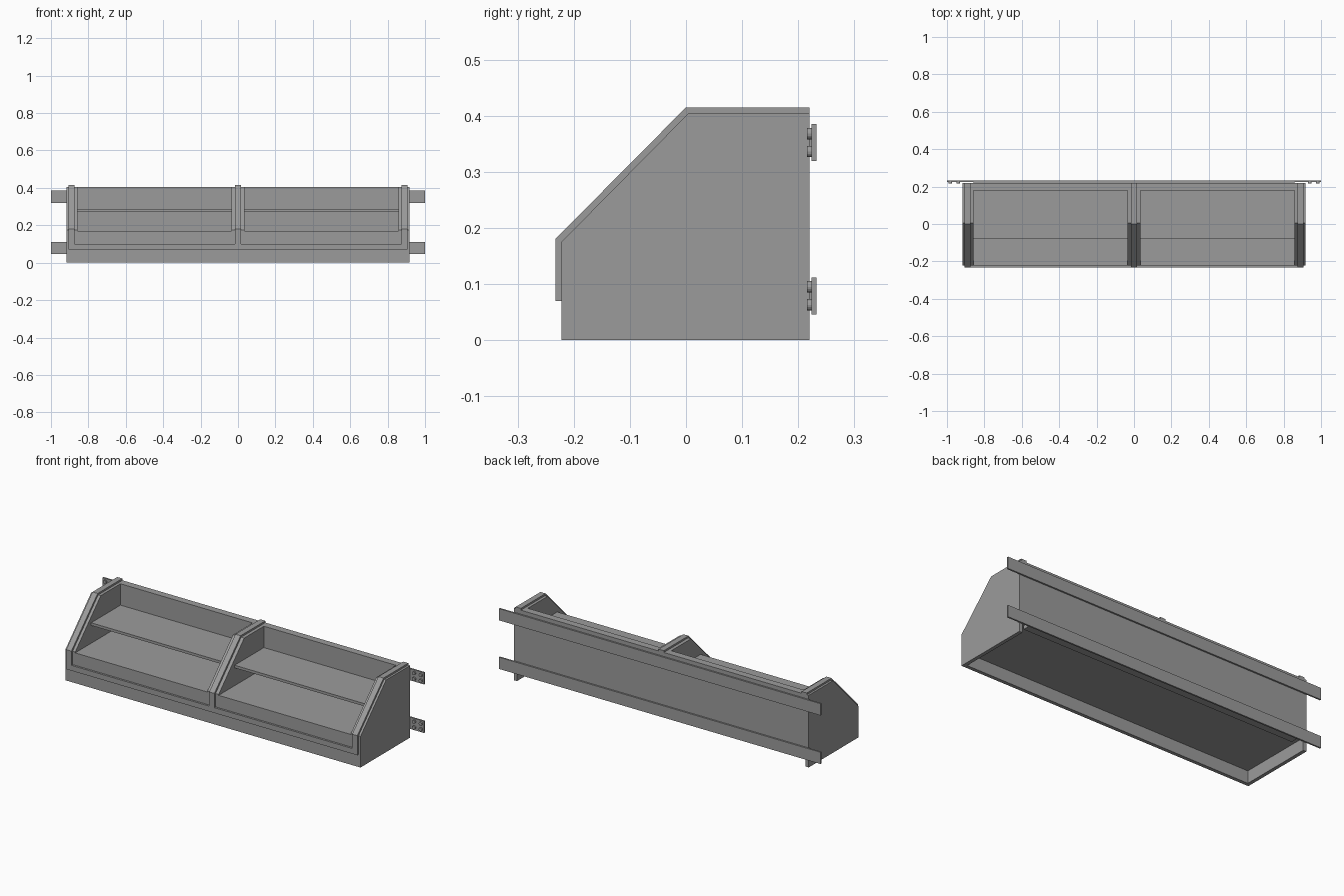
import bpy
import bmesh
import math
from mathutils import Matrix, Vector

cube = bpy.data.objects.get("Cube")
if cube:
    bpy.data.objects.remove(cube, do_unlink=True)

grey = bpy.data.materials.new("plain grey")
grey.use_nodes = True
grey.diffuse_color = (0.33, 0.33, 0.33, 1)
grey.node_tree.nodes["Principled BSDF"].inputs["Base Color"].default_value = (0.33, 0.33, 0.33, 1)


def finish(name, bm):
    bmesh.ops.recalc_face_normals(bm, faces=bm.faces)
    mesh = bpy.data.meshes.new(name)
    bm.to_mesh(mesh)
    bm.free()
    mesh.materials.append(grey)
    obj = bpy.data.objects.new(name, mesh)
    bpy.context.collection.objects.link(obj)
    return obj


def box(name, x, y, z):
    bm = bmesh.new()
    bmesh.ops.create_cube(bm, size=1)
    for v in bm.verts:
        v.co = Vector(r[0] + (c + 0.5) * (r[1] - r[0]) for r, c in zip((x, y, z), v.co))
    return finish(name, bm)


def slab(name, outline, x0, x1):
    """Extrude a (y, z) outline from x0 to x1."""
    bm = bmesh.new()
    face = bm.faces.new([bm.verts.new((x0, y, z)) for y, z in outline])
    moved = bmesh.ops.extrude_face_region(bm, geom=[face])["geom"]
    bmesh.ops.translate(bm, vec=(x1 - x0, 0, 0),
                        verts=[g for g in moved if isinstance(g, bmesh.types.BMVert)])
    return finish(name, bm)


FRONT, BACK, FLOOR = -0.222, 0.22, 0.07
HALF, INNER = 0.917, 0.857
edge = [(FRONT, 0.175), (0.005, 0.405), (BACK, 0.405)]
full = [(BACK, 0), (FRONT, 0)] + edge
upper = [(BACK, FLOOR), (FRONT, FLOOR)] + edge

# Trim outline: a thin strip following the front, slope and top of each panel
strip = [(-0.233, FLOOR), (-0.233, 0.18), (0, 0.415), (BACK, 0.415)]
strip += list(reversed(edge)) + [(FRONT, FLOOR)]

# End panels: outer sheet to the ground, inner lining above the base
for side, s in (("left", 1), ("right", -1)):
    slab(side + "_end_panel", full, s * HALF, s * (HALF - 0.02))
    slab(side + "_end_lining", upper, s * (HALF - 0.02), s * INNER)
    slab(side + "_end_trim", strip, s * 0.905, s * 0.873)

# Centre divider
slab("centre_divider", upper, -0.035, 0.035)
slab("centre_trim", strip, -0.016, 0.016)

# Base, front skirt and back
box("front_skirt", (-0.897, 0.897), (FRONT, FRONT + 0.02), (0, FLOOR))
box("front_rail_trim", (-0.873, 0.873), (-0.233, FRONT), (FLOOR, 0.1))
box("back_panel", (-INNER, INNER), (0.18, BACK), (0.05, 0.405))

# Bay floors and shelves
for side, s in (("left", 1), ("right", -1)):
    bay = sorted((s * 0.035, s * INNER))
    box(side + "_bay_floor", bay, (FRONT, 0.18), (FLOOR, 0.17))
    box(side + "_shelf", bay, (-0.08, 0.18), (0.27, 0.285))

# Mounting rails with screw heads at both ends
for level, z in (("lower", 0.079), ("upper", 0.352)):
    box(level + "_mounting_rail", (-1, 1), (0.224, 0.233), (z - 0.033, z + 0.033))
    box(level + "_rail_spacer", (-INNER, INNER), (BACK, 0.224), (z - 0.025, z + 0.025))
    bm = bmesh.new()
    for x in (-0.982, -0.94, 0.94, 0.982):
        for dz in (-0.016, 0.016):
            place = Matrix.Translation((x, 0.22, z + dz)) @ Matrix.Rotation(math.pi / 2, 4, "X")
            bmesh.ops.create_cone(bm, cap_ends=True, segments=16, radius1=0.01,
                                  radius2=0.01, depth=0.008, matrix=place)
    finish(level + "_rail_screws", bm)
